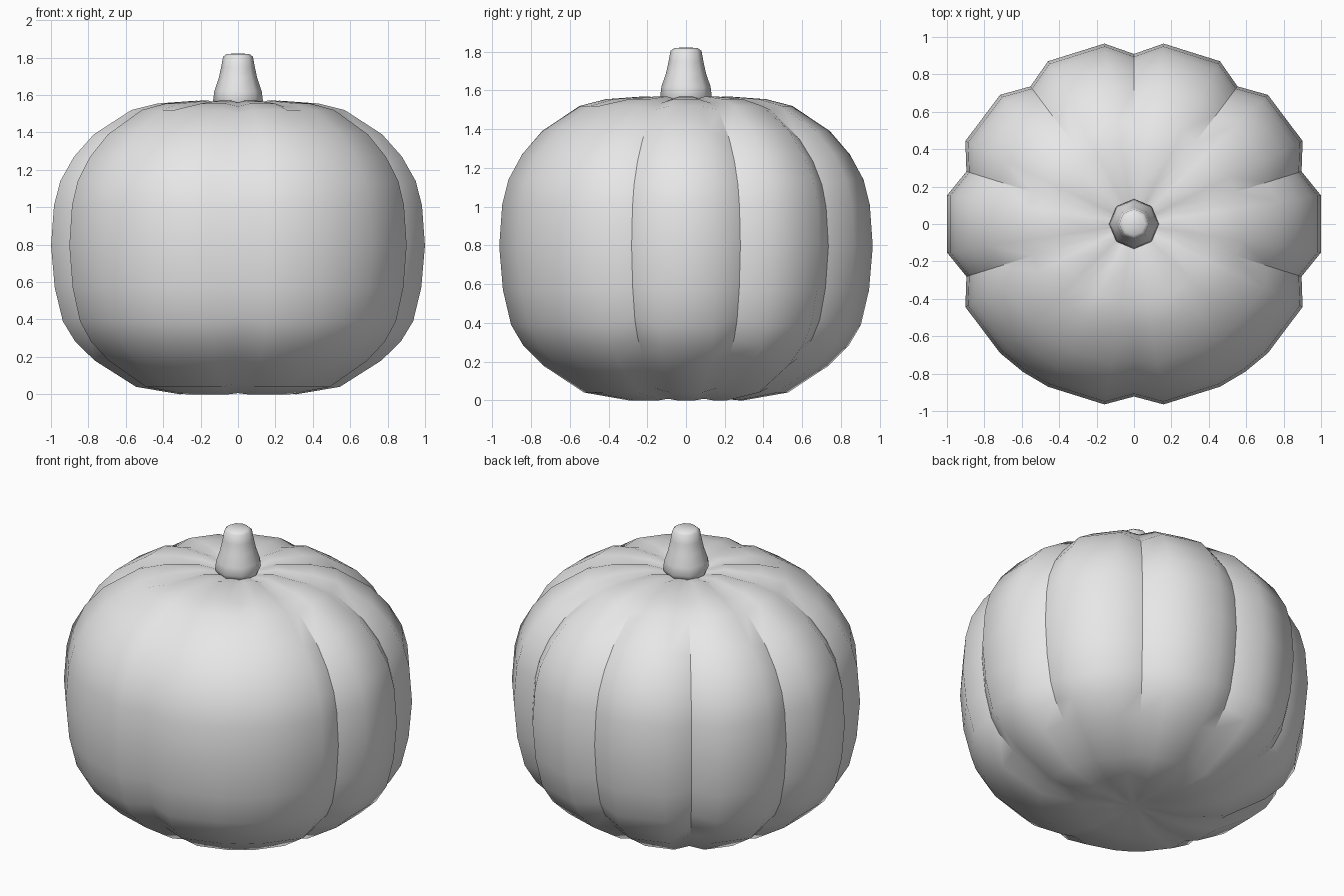
import bpy, bmesh, math
from mathutils import Vector

cube = bpy.data.objects.get("Cube")
if cube:
    bpy.data.objects.remove(cube, do_unlink=True)

grey = bpy.data.materials.new("plain grey")
grey.use_nodes = True
grey.diffuse_color = (0.8, 0.8, 0.8, 1)
grey.node_tree.nodes["Principled BSDF"].inputs["Base Color"].default_value = (0.8, 0.8, 0.8, 1)

LOBES = 10
DEPTH_SQUASH = 0.965


def add_object(name, bm):
    bmesh.ops.recalc_face_normals(bm, faces=bm.faces)
    for face in bm.faces:
        face.smooth = True
    mesh = bpy.data.meshes.new(name)
    bm.to_mesh(mesh)
    bm.free()
    mesh.materials.append(grey)
    obj = bpy.data.objects.new(name, mesh)
    bpy.context.collection.objects.link(obj)
    return obj


def skin(bm, rings, bottom_z, top_z):
    """Join rings with quads and close both ends with a fan."""
    count = len(rings[0])
    for low, high in zip(rings, rings[1:]):
        for i in range(count):
            j = (i + 1) % count
            bm.faces.new((low[i], low[j], high[j], high[i]))
    for ring, z in ((rings[0], bottom_z), (rings[-1], top_z)):
        tip = bm.verts.new((0, 0, z))
        for i in range(count):
            bm.faces.new((ring[i], ring[(i + 1) % count], tip))


# Pumpkin body: lobe crest radius, height and groove depth, bottom to top
profile = [(0.14, 0.015, 0.004), (0.314, 0, 0.008), (0.552, 0.04, 0.025),
           (0.775, 0.18, 0.05), (0.88, 0.28, 0.06), (0.948, 0.39, 0.068),
           (0.992, 0.57, 0.07), (1.012, 0.795, 0.07), (0.996, 1.01, 0.07),
           (0.962, 1.14, 0.068), (0.888, 1.27, 0.06), (0.78, 1.39, 0.05),
           (0.577, 1.52, 0.026), (0.435, 1.555, 0.02), (0.223, 1.57, 0.012),
           (0.1, 1.545, 0.004)]


def front_fill(degrees, z):
    """Groove strength: the two grooves beside the front centre are filled in."""
    if degrees in (234, 306):
        return 1.0 if z > 1.53 else 0.0
    return 0.8 if degrees == 270 else 1.0


bm = bmesh.new()
rings = []
for k, (radius, z, depth) in enumerate(profile):
    before = profile[max(k - 1, 0)]
    after = profile[min(k + 1, len(profile) - 1)]
    along = Vector((after[0] - before[0], after[1] - before[1])).normalized()
    inward = Vector((-along.y, along.x))
    ring = []
    for lobe in range(LOBES):
        groove = 18 + 36 * lobe
        for offset in (0, 9, 27):
            r, h = radius, z
            if offset == 0:
                d = depth * front_fill(groove, z)
                r, h = r + inward.x * d, h + inward.y * d
            a = math.radians(groove + offset)
            ring.append(bm.verts.new((r * math.cos(a), r * math.sin(a) * DEPTH_SQUASH, h)))
    rings.append(ring)
skin(bm, rings, 0.025, 1.53)

# Sharp creases down the grooves, except the soft front ones
for lobe in range(LOBES):
    if 18 + 36 * lobe in (234, 270, 306):
        continue
    for k in range(3, 12):
        bm.edges.get((rings[k][3 * lobe], rings[k + 1][3 * lobe])).smooth = False
add_object("pumpkin_body", bm)

# Stem: eight-sided tapering stalk
bm = bmesh.new()
rings = []
for r, z in ((0.115, 1.53), (0.133, 1.57), (0.127, 1.62), (0.103, 1.69),
             (0.09, 1.75), (0.08, 1.805), (0.06, 1.82)):
    rings.append([bm.verts.new((r * math.cos(i * math.pi / 4),
                                r * math.sin(i * math.pi / 4), z)) for i in range(8)])
skin(bm, rings, 1.52, 1.822)
add_object("stem", bm)
